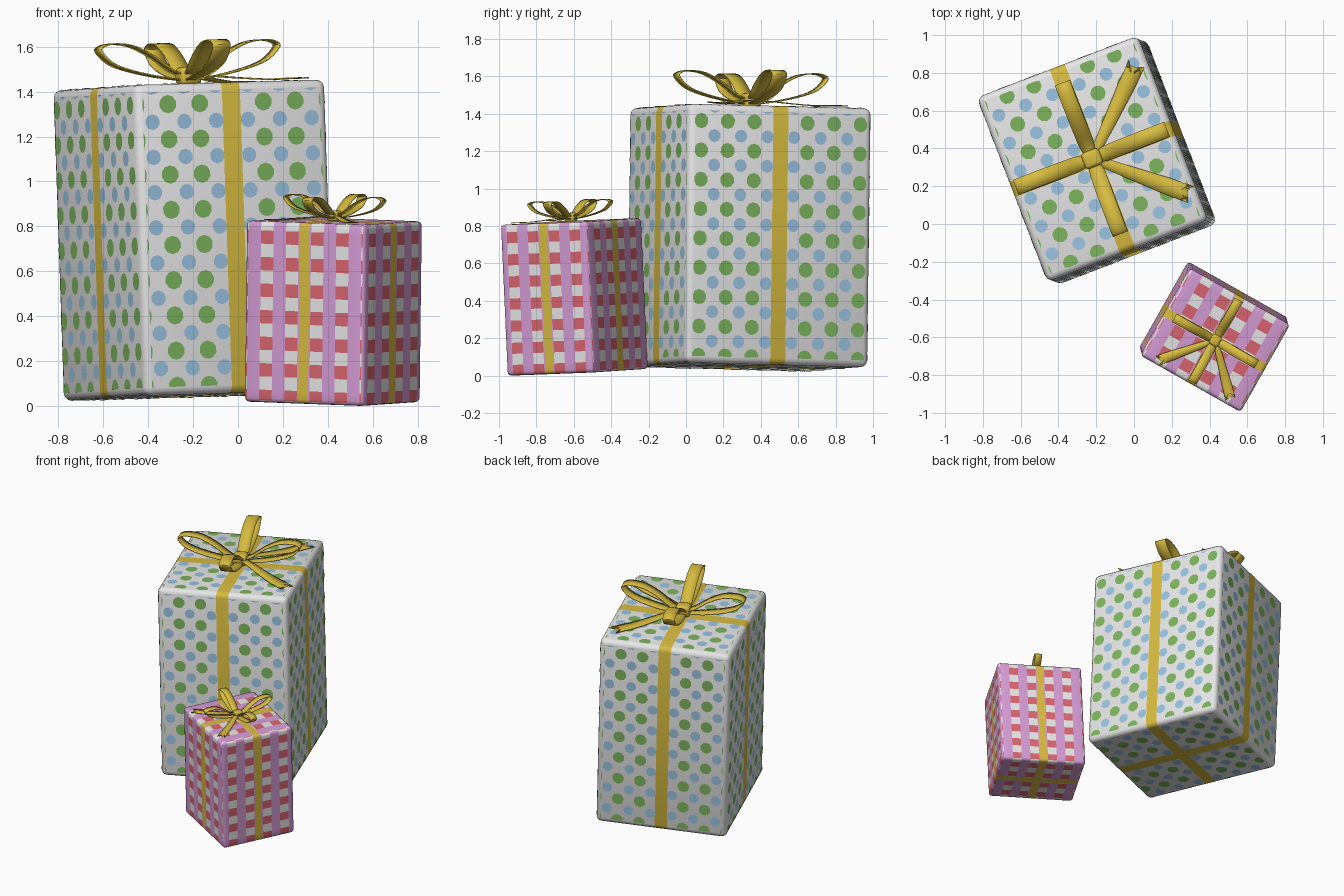
import bpy, bmesh, math
from mathutils import Matrix, Vector

if "Cube" in bpy.data.objects:
    bpy.data.objects.remove(bpy.data.objects["Cube"])


def material(name, rgb):
    m = bpy.data.materials.new(name)
    m.diffuse_color = (*rgb, 1)
    m.use_nodes = True
    m.node_tree.nodes["Principled BSDF"].inputs["Base Color"].default_value = m.diffuse_color
    return m


WHITE = material("white paper", (0.80, 0.80, 0.80))
GREEN = material("green dots", (0.20, 0.46, 0.11))
BLUE = material("light blue dots", (0.32, 0.55, 0.76))
PINK = material("pink stripes", (0.66, 0.33, 0.66))
RED = material("red checks", (0.70, 0.13, 0.16))
GOLD = material("gold ribbon", (0.68, 0.50, 0.05))

# Shared gift proportions; local origin is the middle of the box top
HX, HY, H = 0.456, 0.523, 1.385
BEV, RW = 0.035, 0.043


def finish(bm, name, mats, frame, smooth=True):
    me = bpy.data.meshes.new(name)
    bm.to_mesh(me)
    bm.free()
    for m in mats:
        me.materials.append(m)
    ob = bpy.data.objects.new(name, me)
    bpy.context.collection.objects.link(ob)
    ob.matrix_world = frame
    if smooth:
        bpy.ops.object.select_all(action='DESELECT')
        ob.select_set(True)
        bpy.context.view_layer.objects.active = ob
        bpy.ops.object.shade_smooth_by_angle(angle=math.radians(40))
    return ob


def box_mesh(sx, sy, z0, z1, bev):
    bm = bmesh.new()
    bmesh.ops.create_cube(bm, size=1, matrix=Matrix.Translation((0, 0, (z0 + z1) / 2))
                          @ Matrix.Diagonal((sx, sy, z1 - z0, 1)))
    bmesh.ops.bevel(bm, geom=bm.edges[:], offset=bev, segments=3, profile=0.5, affect='EDGES')
    return bm


def cut(bm, axis, value):
    co, no = Vector((0, 0, 0)), Vector((0, 0, 0))
    co[axis], no[axis] = value, 1
    bmesh.ops.bisect_plane(bm, geom=bm.verts[:] + bm.edges[:] + bm.faces[:],
                           dist=1e-5, plane_co=co, plane_no=no)


# Wrapped box: the ribbon is a cut band; optional check pattern on the paper
PER, ROW, ZOFF = 0.22, 0.203, -0.12


def wrapped_box(name, frame, checked):
    bm = box_mesh(2 * HX, 2 * HY, -H, 0, BEV)
    for axis in (0, 1):
        for s in (-RW, RW):
            cut(bm, axis, s)
    if checked:
        for axis in (0, 1):
            for k in range(-6, 6):
                cut(bm, axis, (k + 0.5) * PER / 2)
        for k in range(-1, 15):
            cut(bm, 2, ZOFF - (k - 0.5) * ROW / 2)
    for f in bm.faces:
        c, n = f.calc_center_median(), f.normal
        if abs(c.x) < RW or abs(c.y) < RW:
            f.material_index = 1
        elif checked:
            a = [abs(v) for v in n]
            if a[2] > max(a[0], a[1]):
                u, row = c.y, round(c.x / (PER / 2)) + 1
            else:
                u = c.y if a[0] > a[1] else c.x
                row = round((c.z - ZOFF) / (ROW / 2))
            if round(u / (PER / 2)) % 2 == 0:
                f.material_index = 2
            elif row % 2 == 0:
                f.material_index = 3
    finish(bm, name, [WHITE, GOLD, PINK, RED], frame)


# Polka dots: thin octagons trimmed to the paper panels between the ribbons
def polka_dots(name, frame):
    bm = bmesh.new()
    du, dv, lift = 0.152, 0.157, 0.002

    def panel(place, normal, u0, u1, v0, v1, voff):
        for mat, r, shift in ((0, 0.041, 0), (1, 0.035, 0.5)):
            for i in range(-5, 6):
                for j in range(-10, 11):
                    cu, cv = (i + shift) * du, voff + (j + shift) * dv
                    pts = []
                    for k in range(10):
                        t = math.tau * (k + 0.5) / 10
                        p = (min(max(cu + r * math.cos(t), u0), u1),
                             min(max(cv + r * math.sin(t), v0), v1))
                        if p not in pts:
                            pts.append(p)
                    us, vs = [p[0] for p in pts], [p[1] for p in pts]
                    if len(pts) < 3 or max(us) - min(us) < 0.004 or max(vs) - min(vs) < 0.004:
                        continue
                    f = bm.faces.new([bm.verts.new(place(*p)) for p in pts])
                    f.normal_update()
                    if f.normal.dot(Vector(normal)) < 0:
                        f.normal_flip()
                    f.material_index = mat

    ex, ey = HX - BEV * 0.9, HY - BEV * 0.9
    for s in (-1, 1):
        x, y = s * (HX + lift), s * (HY + lift)
        z = lift if s > 0 else -H - lift
        for a, b in ((-1, -RW), (RW, 1)):
            xr = (max(a, -ex), min(b, ex))
            panel(lambda u, v: (u, y, v), (0, s, 0), *xr, -H + BEV, -BEV, -0.09)
            yr = (max(a, -ey), min(b, ey))
            panel(lambda u, v: (x, u, v), (s, 0, 0), *yr, -H + BEV, -BEV, -0.09)
            for c, d in ((-ey, -RW), (RW, ey)):
                panel(lambda u, v: (u, v, z), (0, 0, s), *xr, c, d, 0)
    finish(bm, name, [GREEN, BLUE], frame, False)


# Ribbon strip along a smooth path of (radius, height), turned about z
def strip(name, frame, path, widths, angle, notch=0.0):
    pts = [Vector((r, 0, z)) for r, z in path]
    fine = []
    n = len(pts)
    for i in range(n - 1):
        p0, p1, p2, p3 = pts[max(i - 1, 0)], pts[i], pts[i + 1], pts[min(i + 2, n - 1)]
        for k in range(3):
            t = k / 3
            fine.append(0.5 * (2 * p1 + (p2 - p0) * t + (2 * p0 - 5 * p1 + 4 * p2 - p3) * t * t
                               + (3 * p1 - p0 - 3 * p2 + p3) * t ** 3))
    fine.append(pts[-1])
    bm = bmesh.new()
    rows = []
    for i, p in enumerate(fine):
        w = widths(i / (len(fine) - 1)) / 2
        row = [bm.verts.new(p + Vector((0, o * w, 0))) for o in (-1, 0, 1)]
        rows.append(row)
    rows[-1][1].co.x -= notch
    for a, b in zip(rows, rows[1:]):
        for k in (0, 1):
            bm.faces.new((a[k], b[k], b[k + 1], a[k + 1]))
    bmesh.ops.rotate(bm, verts=bm.verts[:], matrix=Matrix.Rotation(angle, 3, 'Z'))
    ob = finish(bm, name, [GOLD], frame)
    mod = ob.modifiers.new("thickness", 'SOLIDIFY')
    mod.thickness, mod.offset = 0.006, 0


LOOP = [(0.02, 0.02), (0.15, 0.04), (0.28, 0.07), (0.37, 0.105), (0.425, 0.16), (0.41, 0.182),
        (0.36, 0.192), (0.27, 0.18), (0.17, 0.13), (0.08, 0.065), (0.02, 0.045)]
TAIL = [(0.02, 0.04), (0.12, 0.035), (0.25, 0.022), (0.38, 0.012), (0.47, 0.012), (0.555, 0.012)]


def bow(name, frame):
    for k in range(4):
        strip(f"{name}_loop_{k + 1}", frame, LOOP,
              lambda t: 0.05 + 0.035 * min(1, 3 * math.sin(math.pi * t)), k * math.pi / 2)
    for k, deg in enumerate((44, -41)):
        strip(f"{name}_tail_{k + 1}", frame, TAIL,
              lambda t: 0.045 + 0.045 * min(1, 1.5 * t), math.radians(deg), 0.065)
    finish(box_mesh(0.10, 0.09, 0.0, 0.08, 0.02), f"{name}_knot", [GOLD], frame)


def make_frame(top, up, turn, scale):
    tilt = Vector((0, 0, 1)).rotation_difference(Vector(up).normalized())
    return (Matrix.Translation(top) @ tilt.to_matrix().to_4x4()
            @ Matrix.Rotation(math.radians(turn), 4, 'Z') @ Matrix.Scale(scale, 4))


# Large dotted gift
big = make_frame((-0.22, 0.345, 1.43), (-0.034, 0.013, 1), 21, 1)
wrapped_box("large_gift_box", big, False)
polka_dots("large_gift_dots", big)
bow("large_bow", big)

# Small checked gift
small = make_frame((0.43, -0.615, 0.824), (0.012, -0.045, 1), -119.5, 0.583)
wrapped_box("small_gift_box", small, True)
bow("small_bow", small)
